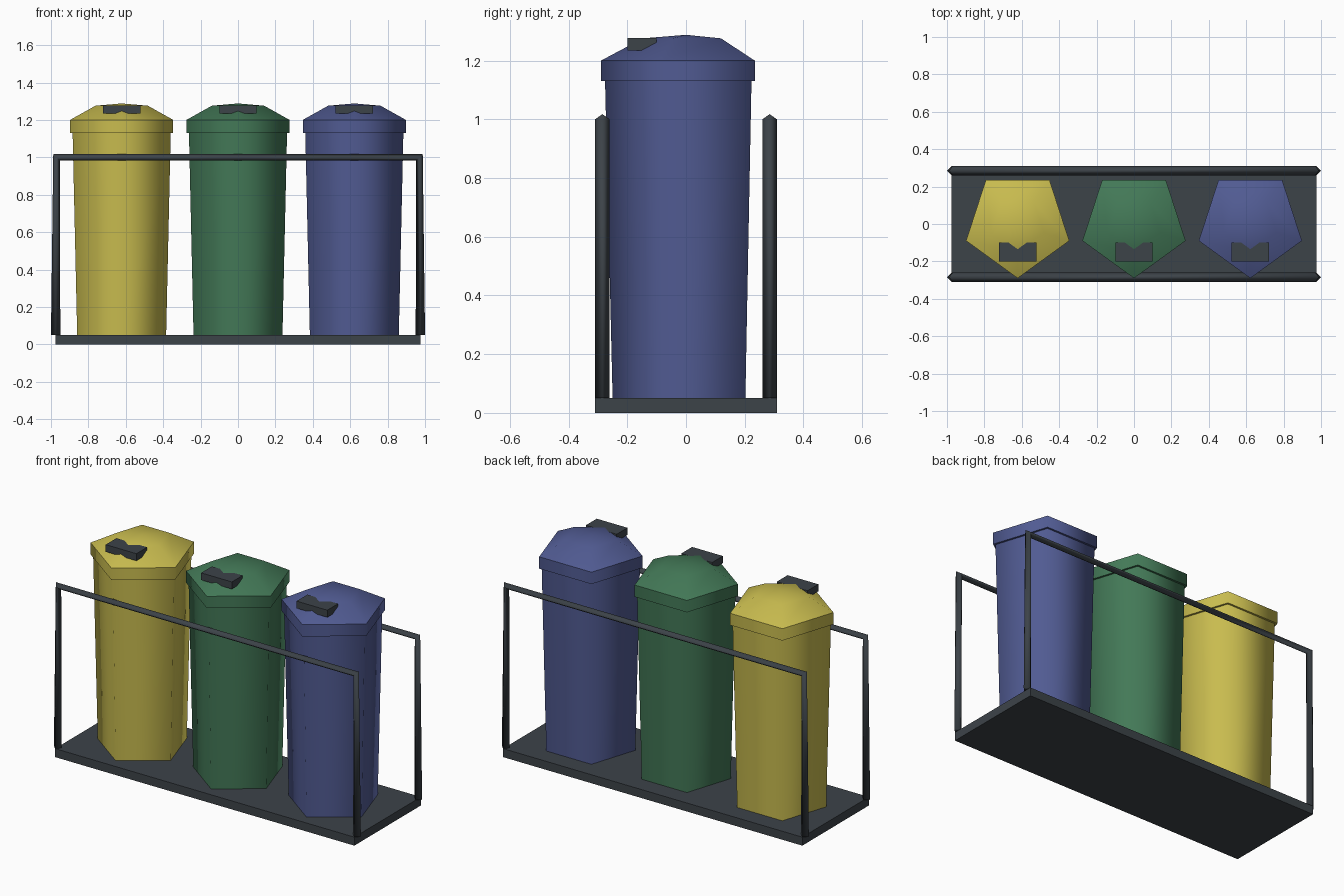
import bpy, math
from mathutils import Vector

if "Cube" in bpy.data.objects:
    bpy.data.objects.remove(bpy.data.objects["Cube"])


def material(name, rgb):
    m = bpy.data.materials.new(name)
    m.diffuse_color = (*rgb, 1)
    m.use_nodes = True
    m.node_tree.nodes["Principled BSDF"].inputs["Base Color"].default_value = m.diffuse_color
    return m


YELLOW = material("yellow", (0.58, 0.50, 0.078))
GREEN = material("green", (0.056, 0.19, 0.095))
BLUE = material("blue", (0.082, 0.105, 0.29))
DARK = material("dark_grey", (0.046, 0.056, 0.066))


def make(name, verts, faces, mat, smooth=False):
    me = bpy.data.meshes.new(name)
    me.from_pydata(verts, [], faces)
    me.materials.append(mat)
    for p in me.polygons:
        p.use_smooth = smooth and len(p.vertices) < 5
    ob = bpy.data.objects.new(name, me)
    bpy.context.collection.objects.link(ob)
    return ob


def loft(name, rings, mat):
    """Skin a list of equal-sized vertex rings and cap both ends."""
    n = len(rings[0])
    verts = [v for r in rings for v in r]
    faces = []
    for k in range(len(rings) - 1):
        for i in range(n):
            j = (i + 1) % n
            faces.append((k * n + i, k * n + j, (k + 1) * n + j, (k + 1) * n + i))
    faces.append(tuple(reversed(range(n))))
    faces.append(tuple(range(len(verts) - n, len(verts))))
    return make(name, verts, faces, mat, True)


def pentagon(x, r, z):
    """Five-sided ring with one corner facing the front."""
    return [(x + r * math.cos(a), r * math.sin(a), z)
            for a in (math.radians(-90 + 72 * i) for i in range(5))]


def box(name, lo, hi, mat):
    v = [(x, y, z) for z in (lo[2], hi[2])
         for x, y in ((lo[0], lo[1]), (hi[0], lo[1]), (hi[0], hi[1]), (lo[0], hi[1]))]
    f = [(3, 2, 1, 0), (4, 5, 6, 7)] + [(i, (i + 1) % 4, (i + 1) % 4 + 4, i + 4) for i in range(4)]
    return make(name, v, f, mat)


# base tray
box("base_tray", (-0.975, -0.31, 0), (0.975, 0.31, 0.05), DARK)

# front and back guard rails: diamond-section rod bent over two corners
R = 0.025
PATH = [((-0.975, 0.05), (-1, 0)), ((-0.97, 1.0), (-1, 1)),
        ((0.97, 1.0), (1, 1)), ((0.975, 0.05), (1, 0))]
for label, y in (("front", -0.285), ("back", 0.285)):
    rings = []
    for (x, z), (dx, dz) in PATH:
        c = Vector((x, y, z))
        out = Vector((dx, 0, dz)).normalized() * R
        side = Vector((0, R, 0))
        rings.append([tuple(c + d) for d in (out, side, -out, -side)])
    loft(label + "_guard_rail", rings, DARK)

# three bins
for label, x, mat in (("yellow", -0.622, YELLOW), ("green", 0, GREEN), ("blue", 0.622, BLUE)):
    loft(label + "_bin_body", [pentagon(x, 0.25, 0.05), pentagon(x, 0.276, 1.14)], mat)
    loft(label + "_lid_rim", [pentagon(x, 0.29, 1.13), pentagon(x, 0.29, 1.2)], mat)
    # domed lid with a central apex
    verts = pentagon(x, 0.29, 1.2) + pentagon(x, 0.147, 1.276) + [(x, 0, 1.288)]
    faces = []
    for i in range(5):
        j = (i + 1) % 5
        faces += [(i, j, 5 + j, 5 + i), (5 + i, 5 + j, 10)]
    make(label + "_lid_dome", verts, faces, mat, True)
    box(label + "_lid_handle", (x - 0.1, -0.2, 1.235), (x + 0.1, -0.1, 1.277), DARK)

# make all normals face outward
import bmesh
for ob in bpy.context.collection.objects:
    bm = bmesh.new()
    bm.from_mesh(ob.data)
    bmesh.ops.recalc_face_normals(bm, faces=bm.faces)
    bm.to_mesh(ob.data)
    bm.free()
